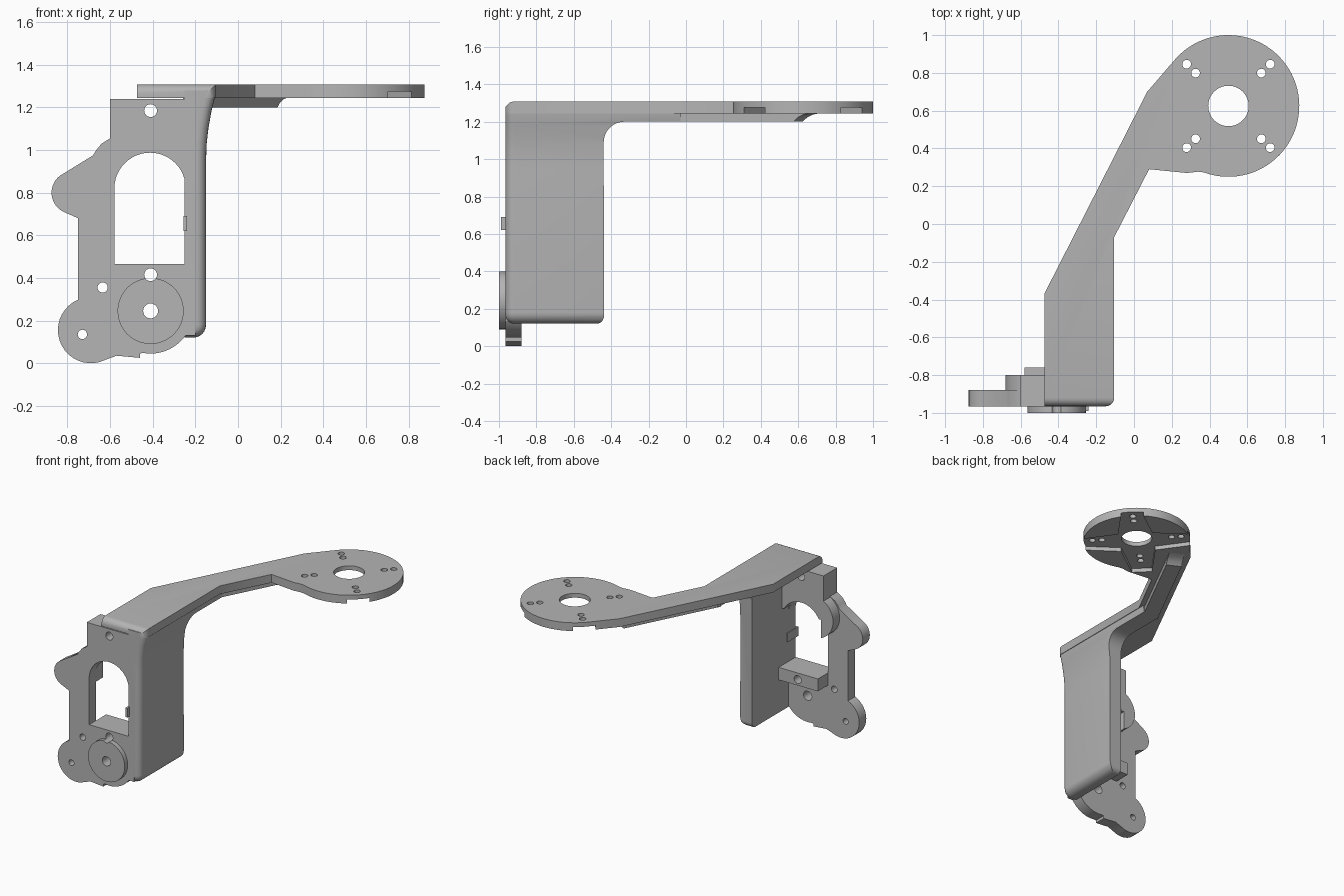
import bpy, bmesh, math
from mathutils import Matrix

cube = bpy.data.objects.get("Cube")
if cube:
    bpy.data.objects.remove(cube, do_unlink=True)

grey = bpy.data.materials.new("plain grey")
grey.use_nodes = True
grey.diffuse_color = (0.46, 0.46, 0.46, 1)
grey.node_tree.nodes["Principled BSDF"].inputs["Base Color"].default_value = grey.diffuse_color

AXES = {"XY": lambda a, b, d: (a, b, d),
        "XZ": lambda a, b, d: (a, d, b),
        "YZ": lambda a, b, d: (d, a, b)}


def arc(cx, cy, r, start, end, n=12):
    """Points of an arc, angles in degrees."""
    angles = [math.radians(start + (end - start) * i / n) for i in range(n + 1)]
    return [(cx + r * math.cos(t), cy + r * math.sin(t)) for t in angles]


def prism(name, points, low, high, plane="XZ", bevel=None, width=0.045):
    """Extrude a flat outline; round the edges chosen by the bevel rule."""
    bm = bmesh.new()
    place = AXES[plane]
    face = bm.faces.new([bm.verts.new(place(a, b, low)) for a, b in points])
    new = bmesh.ops.extrude_face_region(bm, geom=[face])["geom"]
    shift = place(0, 0, high - low)
    bmesh.ops.translate(bm, vec=shift, verts=[v for v in new if isinstance(v, bmesh.types.BMVert)])
    bmesh.ops.recalc_face_normals(bm, faces=bm.faces)
    if bevel:
        edges = [e for e in bm.edges if bevel(*[v.co for v in e.verts])]
        bmesh.ops.bevel(bm, geom=edges, offset=width, segments=5, profile=0.5,
                        affect="EDGES", clamp_overlap=False)
    mesh = bpy.data.meshes.new(name)
    bm.to_mesh(mesh)
    bm.free()
    mesh.materials.append(grey)
    obj = bpy.data.objects.new(name, mesh)
    bpy.context.collection.objects.link(obj)
    return obj


def disc(name, x, y, r, low, high, plane="XZ", n=32):
    return prism(name, arc(x, y, r, 0, 360 - 360 / n, n - 1), low, high, plane)


def combine(obj, cutter, operation="DIFFERENCE"):
    mod = obj.modifiers.new("cut", "BOOLEAN")
    mod.operation, mod.solver, mod.object = operation, "EXACT", cutter
    bpy.context.view_layer.objects.active = obj
    bpy.ops.object.modifier_apply(modifier="cut")
    bpy.data.objects.remove(cutter, do_unlink=True)


FRONT, BACK, DEEP = -0.965, -0.88, -0.80
BOSS = (-0.41, 0.245)

# Front plate with rounded lobes
outline = (arc(*BOSS, 0.2, -100, -35) + [(-0.2, 0.13), (-0.2, 1.24), (-0.6, 1.24), (-0.6, 1.055),
           (-0.64, 1.03), (-0.665, 1.0), (-0.68, 0.975)]
           + arc(-0.775, 0.8, 0.1, 115, 245) + [(-0.75, 0.68)]
           + arc(-0.69, 0.155, 0.155, 113, 285, 18)
           + [(-0.57, 0.035), (-0.46, 0.025), (-0.46, 0.045)])
front_plate = prism("front_plate", outline, FRONT, BACK)

# Thick parts behind the plate
top_block = prism("top_block", [(-0.6, 0.9), (-0.24, 0.9), (-0.24, 1.24), (-0.6, 1.24)], -0.95, DEEP)
side_ear = prism("side_ear", arc(-0.52, 0.91, 0.16, 112, 248, 18), -0.95, DEEP)
window_ledge = prism("window_ledge", [(-0.58, 0.37), (-0.24, 0.37), (-0.24, 0.465), (-0.58, 0.465)],
                     -0.95, -0.76)
pivot_boss = disc("pivot_boss", *BOSS, 0.155, -1.0, -0.96, n=48)

# Arched window
window = [(-0.58, 0.465), (-0.245, 0.465)] + arc(-0.4125, 0.82, 0.1675, 0, 180, 24)
for part in (front_plate, top_block):
    combine(part, prism("window_cutter", window, -1.1, -0.6))

# Screw holes
for x, z, r, parts in ((*BOSS, 0.035, (front_plate, pivot_boss)),
                       (-0.41, 0.415, 0.03, (front_plate, pivot_boss, window_ledge)),
                       (-0.41, 1.185, 0.03, (front_plate, top_block)),
                       (-0.635, 0.355, 0.024, (front_plate,)),
                       (-0.73, 0.135, 0.022, (front_plate,))):
    for part in parts:
        combine(part, disc("hole_cutter", x, z, r, -1.1, -0.6, n=24))

# Side wall, flared outward toward the top
wall_profile = ([(-0.25, 0.12)] + arc(-0.21, 0.18, 0.06, -90, 0, 6)
                + [(-0.15, 0.95), (-0.147, 1.03), (-0.139, 1.1), (-0.125, 1.18),
                   (-0.108, 1.25), (-0.108, 1.28), (-0.25, 1.28)])
side_wall = prism("side_wall", wall_profile, FRONT, -0.03,
                  bevel=lambda a, b: max(a.y, b.y) < -0.96 and min(a.x, b.x) > -0.22)
wall_side = (arc(-0.915, 0.17, 0.051, 180, 270, 6) + arc(-0.48, 0.16, 0.041, -90, 0, 6)
             + arc(-0.33, 1.09, 0.11, 180, 90, 10) + [(0, 1.2), (0, 1.4), (-0.966, 1.4)])
combine(side_wall, prism("wall_cutter", wall_side, -0.6, 0.2, "YZ"), "INTERSECT")
prism("wall_tab", [(-0.256, 0.62), (-0.24, 0.62), (-0.24, 0.69), (-0.256, 0.69)], -0.99, -0.86)

# Arm ending in a round mount
CX, CY = 0.5, 0.625
arm = ([(-0.475, FRONT), (-0.105, FRONT), (-0.105, -0.07), (0.08, 0.29), (0.28, 0.27), (0.34, 0.277)]
       + arc(CX, CY, 0.375, -110, 138, 56) + [(0.07, 0.70), (-0.475, -0.37)])


def front_edge(a, b):
    top = min(a.z, b.z) > 1.3 and max(a.y, b.y) < -0.96
    corner = min(a.x, b.x) > -0.11 and max(a.x, b.x) < -0.1 and max(a.y, b.y) < -0.96
    return top or corner


arm_plate = prism("arm_plate", arm, 1.245, 1.308, "XY", bevel=front_edge)
combine(arm_plate, disc("bore_cutter", CX, CY, 0.107, 1.1, 1.5, "XY", 48))

# Cross-shaped recess under the mount, then paired holes along it
cross = [(-0.42, -0.07), (0, -0.14), (0.42, -0.07), (0.42, 0.07), (0, 0.14), (-0.42, 0.07)]
for turn in (45, 135):
    cutter = prism("recess_cutter", cross, 1.2, 1.275, "XY")
    cutter.data.transform(Matrix.Translation((CX, CY, 0)) @ Matrix.Rotation(math.radians(turn), 4, "Z"))
    combine(arm_plate, cutter)
for sx in (-1, 1):
    for sy in (-1, 1):
        for d in (0.174, 0.221):
            combine(arm_plate, disc("hole_cutter", CX + sx * d, CY + sy * d, 0.023, 1.1, 1.5, "XY", 20))

# Stiffening rib under the arm
rib_side = [(-0.02, 1.26), (-0.02, 1.2), (0.74, 1.2), (0.765, 1.222), (0.8, 1.238), (0.85, 1.247), (0.85, 1.26)]
arm_rib = prism("arm_rib", rib_side, -0.055, 0.055, "YZ")
arm_rib.data.transform(Matrix.Translation((-0.2, -0.06, 0)) @ Matrix.Rotation(math.radians(-27), 4, "Z"))

# Smooth curved faces, keep edges sharp
bpy.ops.object.select_all(action="DESELECT")
for obj in bpy.context.collection.objects:
    if obj.type == "MESH" and grey.name in obj.data.materials:
        obj.select_set(True)
        bpy.context.view_layer.objects.active = obj
bpy.ops.object.shade_smooth_by_angle(angle=math.radians(30))
